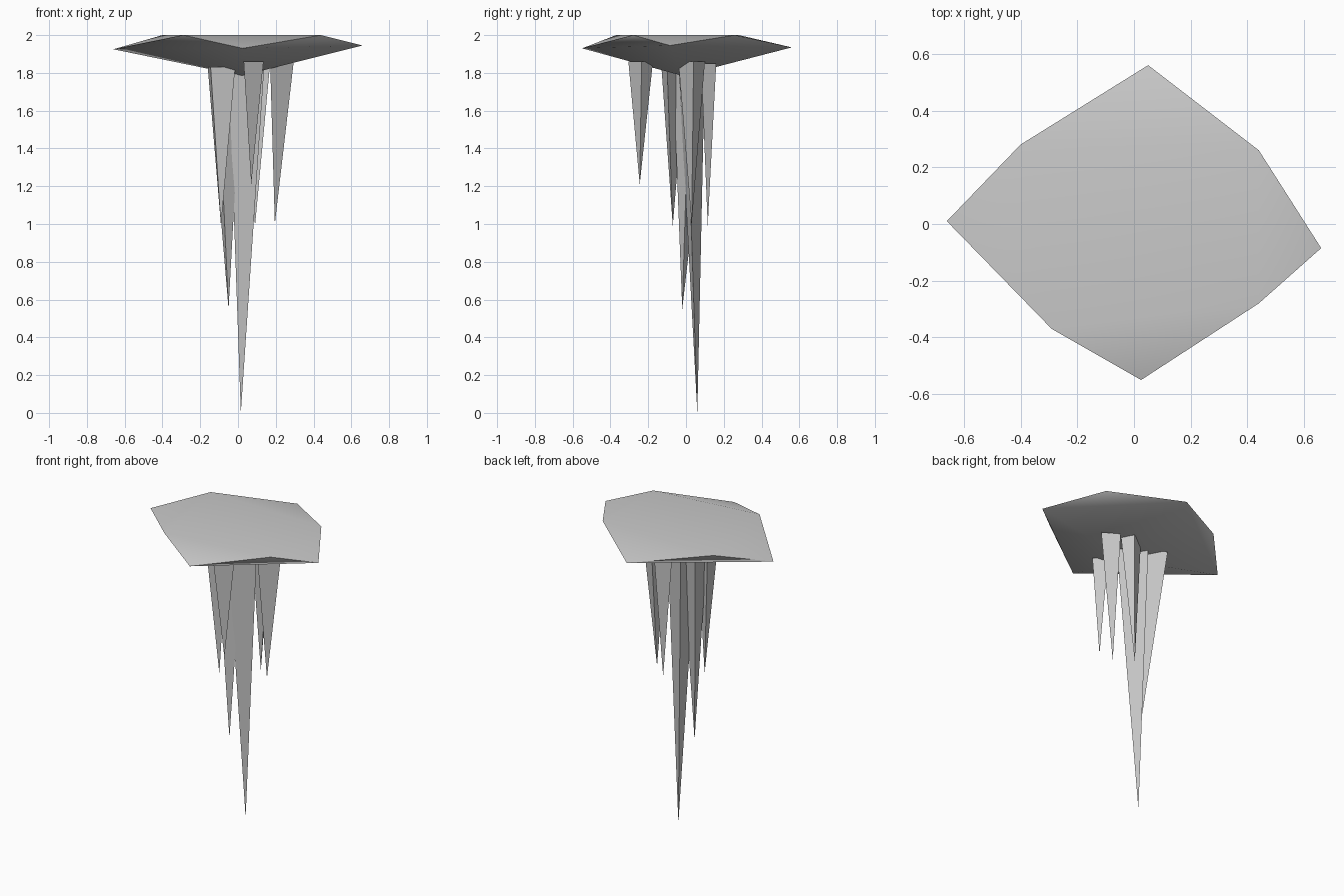
import bpy, bmesh, math

if "Cube" in bpy.data.objects:
    bpy.data.objects.remove(bpy.data.objects["Cube"])


def hull_object(name, points):
    """Convex low-poly solid through the given points."""
    bm = bmesh.new()
    for p in points:
        bm.verts.new(p)
    bmesh.ops.convex_hull(bm, input=bm.verts[:])
    bmesh.ops.dissolve_limit(bm, angle_limit=math.radians(0.5),
                             verts=bm.verts[:], edges=bm.edges[:])
    bmesh.ops.recalc_face_normals(bm, faces=bm.faces[:])
    mesh = bpy.data.meshes.new(name)
    bm.to_mesh(mesh)
    bm.free()
    obj = bpy.data.objects.new(name, mesh)
    bpy.context.collection.objects.link(obj)
    return obj


# Ice cap: flat top corners, lower points between them, shallow keel below
top_corners = [(0.44, 0.26), (0.44, -0.28), (-0.29, -0.37), (-0.40, 0.28)]
low_points = [(0.05, 0.56, 1.935), (0.66, -0.085, 1.945),
              (0.025, -0.55, 1.93), (-0.66, 0.01, 1.925)]
cap = hull_object("ice_cap", [(x, y, 2.0) for x, y in top_corners]
                  + low_points + [(0.02, -0.02, 1.785)])
bpy.context.view_layer.objects.active = cap
cap.select_set(True)
bpy.ops.object.shade_smooth_by_angle(angle=math.radians(60))

# Icicles: tip, root height, and triangular root outline
icicles = [
    ("main_icicle", (0.015, 0.06, 0.0), 1.85, [(0.14, 0.0), (-0.05, -0.04), (-0.03, 0.10)]),
    ("second_icicle", (-0.05, -0.02, 0.55), 1.85, [(-0.16, 0.13), (-0.11, -0.07), (0.02, 0.02)]),
    ("front_icicle", (0.07, -0.245, 1.21), 1.86, [(0.03, -0.305), (0.135, -0.235), (0.06, -0.175)]),
    ("left_icicle", (-0.09, -0.07, 0.99), 1.83, [(-0.145, -0.13), (-0.015, -0.10), (-0.16, 0.0)]),
    ("right_icicle", (0.195, 0.03, 1.0), 1.86, [(0.295, 0.04), (0.17, -0.04), (0.19, 0.10)]),
    ("back_icicle", (0.09, 0.115, 0.99), 1.85, [(0.17, 0.08), (0.13, 0.16), (0.03, 0.10)]),
]
for name, tip, root_z, outline in icicles:
    hull_object(name, [tip] + [(x, y, root_z) for x, y in outline])
